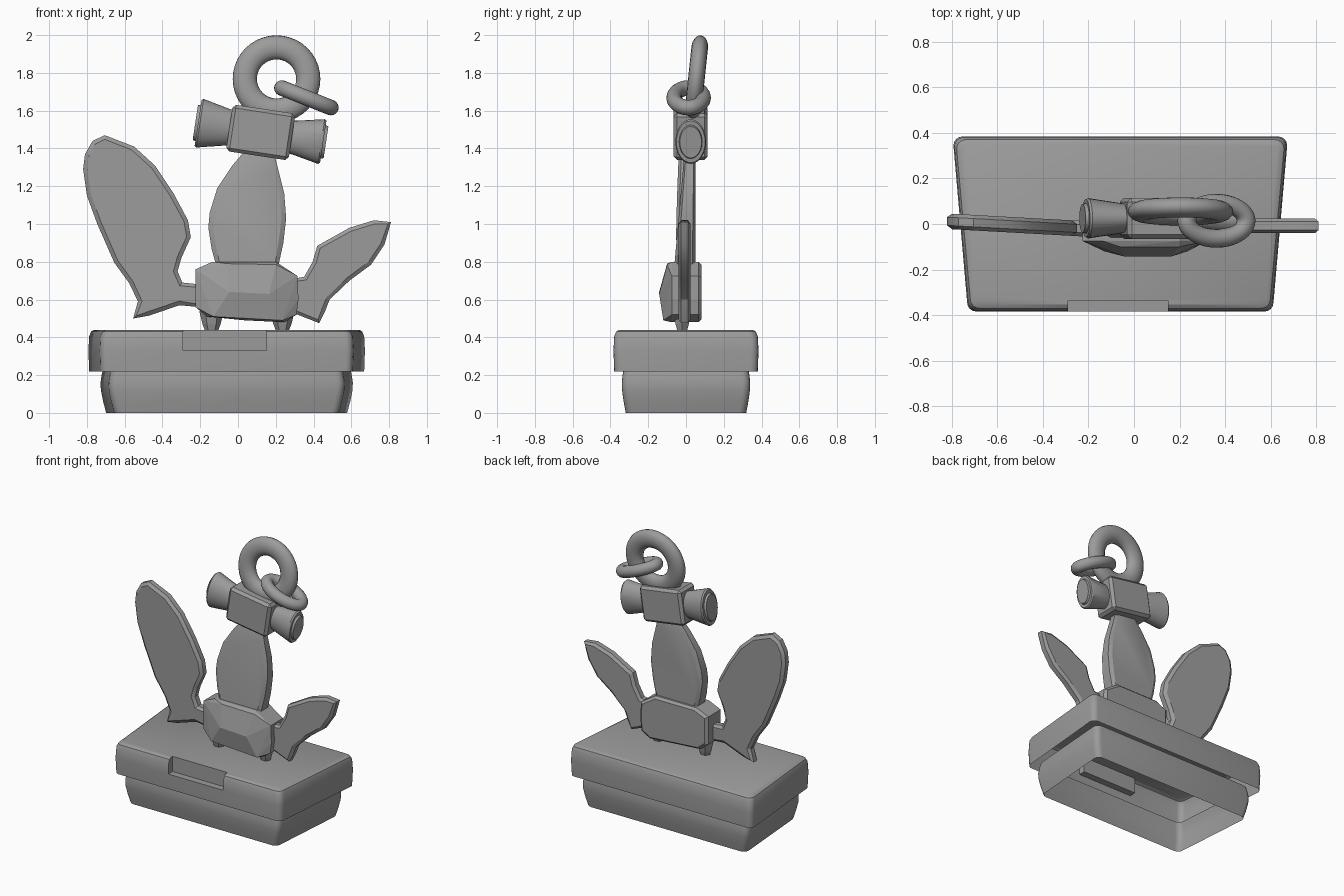
import bpy, bmesh
from math import sin, cos, pi, radians
from mathutils import Matrix, Vector

old = bpy.data.objects.get("Cube")
if old:
    bpy.data.objects.remove(old, do_unlink=True)

GREY = (0.33, 0.33, 0.33, 1)
mat = bpy.data.materials.new("plain grey")
mat.use_nodes = True
mat.diffuse_color = GREY
mat.node_tree.nodes["Principled BSDF"].inputs["Base Color"].default_value = GREY


def finish(bm, name, smooth=None, matrix=None):
    if matrix:
        bm.transform(matrix)
    bmesh.ops.recalc_face_normals(bm, faces=bm.faces)
    mesh = bpy.data.meshes.new(name)
    bm.to_mesh(mesh)
    bm.free()
    mesh.materials.append(mat)
    ob = bpy.data.objects.new(name, mesh)
    bpy.context.collection.objects.link(ob)
    bpy.ops.object.select_all(action='DESELECT')
    ob.select_set(True)
    bpy.context.view_layer.objects.active = ob
    if smooth:
        bpy.ops.object.shade_smooth_by_angle(angle=radians(smooth))
    return ob


def loft(rings, caps=True, cyclic=False):
    """Skin a list of closed rings of points."""
    bm = bmesh.new()
    vs = [[bm.verts.new(p) for p in r] for r in rings]
    pairs = list(zip(vs, vs[1:])) + ([(vs[-1], vs[0])] if cyclic else [])
    for a, b in pairs:
        for i in range(len(a)):
            j = (i + 1) % len(a)
            bm.faces.new((a[i], a[j], b[j], b[i]))
    if caps:
        bm.faces.new(vs[0])
        bm.faces.new(vs[-1])
    return bm


def trapezoid(back, front, depth, z, r=0.04, n=4):
    """Rounded plan outline, wider at the back."""
    pts = []
    for w, sx, sy, start in ((back, 1, 1, 0), (back, -1, 1, 90),
                             (front, -1, -1, 180), (front, 1, -1, 270)):
        for k in range(n + 1):
            t = radians(start + 90 * k / n)
            pts.append((-0.06 + sx * (w - r) + r * cos(t),
                        sy * (depth - r) + r * sin(t), z))
    return pts


# Lid: an open shell with a recess in its front edge
levels = ((0.22, 0.004), (0.33, 0), (0.405, 0.004), (0.43, 0.014), (0.44, 0.03))
lid = finish(loft([trapezoid(0.732 - d, 0.672 - d, 0.384 - d, z) for z, d in levels]), "lid")
bm = bmesh.new()
bmesh.ops.create_cube(bm, size=1, matrix=Matrix.Translation((-0.07, -0.385, 0.4))
                      @ Matrix.Diagonal((0.44, 0.1, 0.14, 1)))
cutter = finish(bm, "notch_cutter")
cutter.hide_render = True
cut = lid.modifiers.new("notch", 'BOOLEAN')
cut.operation, cut.object, cut.solver = 'DIFFERENCE', cutter, 'EXACT'
bpy.context.view_layer.objects.active = lid
bpy.ops.object.modifier_apply(modifier=cut.name)
bpy.data.objects.remove(cutter, do_unlink=True)
bm = bmesh.new()
bm.from_mesh(lid.data)
bmesh.ops.delete(bm, geom=[f for f in bm.faces if f.calc_center_median().z < 0.221],
                 context='FACES')
bm.to_mesh(lid.data)
bm.free()
lid.select_set(True)
bpy.ops.object.shade_smooth_by_angle(angle=radians(30))

# Lower tray: an open band under the lid
levels = ((0, 0.03), (0.06, 0.014), (0.12, 0.002), (0.16, 0), (0.2, 0.006), (0.235, 0.014))
finish(loft([trapezoid(0.668 - d, 0.625 - d, 0.34 - d * 0.7, z) for z, d in levels], caps=False),
       "tray", smooth=30)


def blade(name, outline, half, rim, bulge, shift):
    """Flat leaf with chamfered rims; shift(x, z) gives centre y and thickness factor."""
    bm = loft([[(x, y, z) for x, z in outline] for y in (-half, half)])
    sides = [f for f in bm.faces if len(f.verts) == len(outline)]
    bmesh.ops.recalc_face_normals(bm, faces=bm.faces)
    bmesh.ops.inset_individual(bm, faces=sides, thickness=rim, depth=bulge)
    for v in bm.verts:
        centre, thick = shift(v.co.x, v.co.z)
        v.co.y = centre + v.co.y * thick
    return finish(bm, name, smooth=25)


# Two leaf-shaped side blades
big_leaf = [(-.705, 1.47), (-.77, 1.44), (-.81, 1.37), (-.82, 1.29), (-.8, 1.15),
            (-.745, 1.0), (-.655, .795), (-.575, .685), (-.53, .59), (-.555, .5),
            (-.47, .515), (-.31, .57), (-.2, .56), (-.2, .68), (-.295, .69),
            (-.32, .75), (-.3, .82), (-.25, .93), (-.265, 1.02), (-.34, 1.16),
            (-.44, 1.31), (-.55, 1.41)]
blade("right_leaf", big_leaf, 0.018, 0.022, 0.016, lambda x, z: (-0.055 * (x + 0.6), 1))
small_leaf = [(.81, 1.01), (.72, 1.02), (.59, .98), (.42, .885), (.395, .8), (.35, .72),
              (.29, .71), (.29, .53), (.43, .475), (.46, .535), (.485, .6), (.59, .7),
              (.705, .785), (.775, .89)]
blade("left_leaf", small_leaf, 0.018, 0.02, 0.014, lambda x, z: (-0.008, 1))

# Neck: thick at the bottom, thin at the top
neck = [(-.11, .76), (-.14, .87), (-.157, .98), (-.15, 1.06), (-.11, 1.19), (-.03, 1.31),
        (.03, 1.38), (.19, 1.38), (.215, 1.28), (.245, 1.16), (.255, 1.03), (.24, .9),
        (.21, .76)]


def neck_taper(x, z):
    front = -0.06 + 0.09 * (z - 0.8)
    return (front + 0.05) / 2, (0.05 - front) / 0.1


blade("neck", neck, 0.035, 0.025, 0.015, neck_taper)

# Faceted body with a wedge-shaped front
outline = [(-.135, .8), (.2, .8), (.315, .725), (.32, .6), (.31, .52), (.245, .48),
           (.035, .49), (-.165, .51), (-.225, .56), (-.225, .76)]
pts = [(x, y, z) for y in (0.065, -0.075) for x, z in outline]
pts += [(0.05 + (x - 0.05) * 0.93, 0.082, 0.65 + (z - 0.65) * 0.9) for x, z in outline]
pts += [(-.06, -.1, .79), (.2, -.1, .785), (-.045, -.142, .64), (.165, -.142, .63),
        (-.13, -.12, .51), (.235, -.12, .49)]
bm = bmesh.new()
for p in pts:
    bm.verts.new(p)
bmesh.ops.convex_hull(bm, input=bm.verts)
bmesh.ops.delete(bm, geom=[v for v in bm.verts if not v.link_faces], context='VERTS')
bmesh.ops.dissolve_limit(bm, angle_limit=radians(4), verts=bm.verts, edges=bm.edges)
finish(bm, "body")

# Short tapered feet
for name, x in (("right_foot", -0.14), ("left_foot", 0.235)):
    rings = [[(x + r * cos(a * pi / 3), -0.02 + 0.85 * r * sin(a * pi / 3), z)
              for a in range(6)] for r, z in ((0.035, 0.437), (0.048, 0.47), (0.065, 0.54))]
    finish(loft(rings), name)

# Head block and its flared side barrels, tilted together
tilt = Matrix.Translation((0.12, 0.025, 1.485)) @ Matrix.Rotation(0.15, 4, 'Y')
bm = bmesh.new()
bmesh.ops.create_cube(bm, size=1, matrix=Matrix.Diagonal((0.335, 0.18, 0.25, 1)))
bmesh.ops.bevel(bm, geom=bm.edges[:], offset=0.018, segments=1, affect='EDGES')
finish(bm, "head_block", matrix=tilt)
for name, side, size in (("right_barrel", -1, 1.0), ("left_barrel", 1, 0.92)):
    stations = ((0.14, 0.09), (0.19, 0.1), (0.325, 0.13), (0.335, 0.122),
                (0.335, 0.098), (0.35, 0.092))
    rings = [[(side * s, 0.68 * r * size * cos(k * pi / 12), r * size * sin(k * pi / 12))
              for k in range(24)] for s, r in stations]
    finish(loft(rings), name, smooth=35, matrix=tilt)


def link(name, rx, ry, a, b, place, n=40, m=16):
    """Ring in local xy: radii rx, ry; tube a across the plane and b along the axis."""
    rings = []
    for i in range(n):
        u = 2 * pi * i / n
        rings.append([((rx + a * cos(v)) * cos(u), (ry + a * cos(v)) * sin(u), b * sin(v))
                      for v in (2 * pi * k / m for k in range(m))])
    finish(loft(rings, caps=False, cyclic=True), name, smooth=60, matrix=place)


# Two chain links
link("large_link", 0.168, 0.168, 0.064, 0.044,
     Matrix.Translation((0.204, 0.055, 1.768)) @ Matrix.Rotation(radians(84), 4, 'X'))
link("small_link", 0.14, 0.077, 0.041, 0.041,
     Matrix.Translation((0.362, 0.014, 1.668)) @ Matrix.Rotation(0.38, 4, 'Y'))
